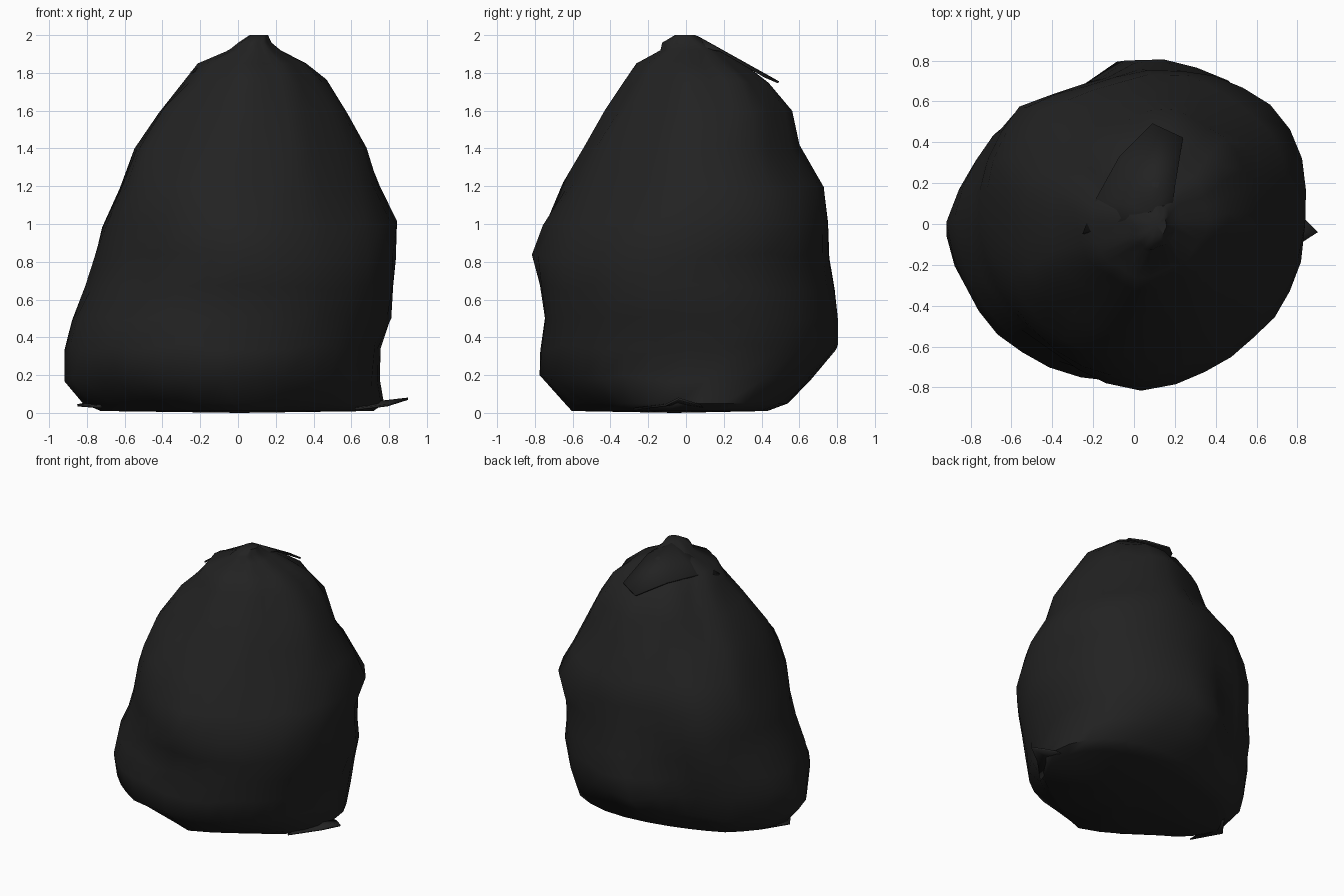
import bpy, bmesh, math, random
from mathutils import Vector

if "Cube" in bpy.data.objects:
    bpy.data.objects.remove(bpy.data.objects["Cube"])

random.seed(4)
SEG = 32

black = bpy.data.materials.new("black plastic")
black.diffuse_color = (0.016, 0.016, 0.016, 1)
black.use_nodes = True
black.node_tree.nodes["Principled BSDF"].inputs["Base Color"].default_value = black.diffuse_color


def finish(name, bm, angle):
    bmesh.ops.recalc_face_normals(bm, faces=bm.faces)
    me = bpy.data.meshes.new(name)
    bm.to_mesh(me)
    bm.free()
    ob = bpy.data.objects.new(name, me)
    bpy.context.collection.objects.link(ob)
    me.materials.append(black)
    bpy.ops.object.select_all(action='DESELECT')
    ob.select_set(True)
    bpy.context.view_layer.objects.active = ob
    bpy.ops.object.shade_smooth_by_angle(angle=math.radians(angle))
    return ob


# Height, left, right, front and back limits of the sagging sack
RINGS = [
    (0.01, -0.72, 0.72, -0.60, 0.42), (0.05, -0.82, 0.77, -0.64, 0.53),
    (0.18, -0.92, 0.75, -0.78, 0.67), (0.35, -0.92, 0.75, -0.78, 0.80),
    (0.50, -0.89, 0.81, -0.75, 0.81), (0.66, -0.82, 0.82, -0.77, 0.80),
    (0.83, -0.77, 0.84, -0.81, 0.78), (1.00, -0.72, 0.85, -0.76, 0.76),
    (1.20, -0.63, 0.76, -0.66, 0.74), (1.40, -0.58, 0.69, -0.56, 0.61),
    (1.60, -0.44, 0.59, -0.44, 0.57), (1.75, -0.30, 0.48, -0.34, 0.45),
    (1.85, -0.22, 0.37, -0.27, 0.31), (1.92, -0.05, 0.23, -0.14, 0.20),
    (1.96, 0.00, 0.18, -0.13, 0.12), (2.00, 0.06, 0.16, -0.06, 0.05),
]

# Bulges and hollows: angle, half width in degrees, then (height, offset) pairs
DENTS = [
    (45, 45, [(0, .08), (.25, .09), (.43, .04), (.8, 0), (1.0, .05), (1.3, 0), (2, 0)]),
    (135, 45, [(0, -.01), (.2, -.07), (.35, -.12), (.57, -.07), (.72, .01), (.9, .05),
               (1.15, .07), (1.32, -.07), (1.64, -.05), (2, 0)]),
    (225, 45, [(0, -.13), (.16, -.08), (.43, -.02), (.8, -.07), (1.05, 0),
               (1.22, .05), (1.4, 0), (2, 0)]),
    (315, 45, [(0, -.13), (.2, -.03), (.4, 0), (.64, .01), (.87, -.05),
               (1.08, -.10), (1.3, -.07), (1.6, -.06), (2, 0)]),
    (113, 22, [(0, -.02), (.2, -.06), (.4, -.07), (1.1, -.07), (1.4, 0), (2, 0)]),
]


def lerp_table(table, z):
    for (z0, v0), (z1, v1) in zip(table, table[1:]):
        if z <= z1:
            return v0 + (v1 - v0) * (z - z0) / (z1 - z0)
    return 0


def dent_offset(a, z):
    total = 0
    for d, width, table in DENTS:
        delta = (math.degrees(a) - d + 180) % 360 - 180
        if abs(delta) < width:
            total += lerp_table(table, z) * math.cos(math.pi / 2 * delta / width)
    return total


def crumple(a, z):
    """Inward dents: lumps low down, radial pleats towards the gathered neck."""
    lumps = 0.5 + 0.5 * math.sin(3 * a + 2.6 * z + 0.8) * math.cos(4.5 * z + 2 * a)
    pleats = 0.5 + 0.5 * math.sin(8 * a + 0.8 * math.sin(2 * z))
    top = max(0, min(1, (z - 0.9) / 0.9))
    return 1.01 - 0.035 * lumps - 0.06 * top * pleats


bm = bmesh.new()
rows = []
for z, x0, x1, y0, y1 in RINGS:
    cx, cy, row = (x0 + x1) / 2, (y0 + y1) / 2, []
    for i in range(SEG):
        a = 2 * math.pi * i / SEG
        k = crumple(a, z) + random.uniform(-0.006, 0.006)
        c, s = math.cos(a), math.sin(a)
        off = dent_offset(a, z)
        # slightly squared cross-section
        px = math.copysign(abs(c) ** 0.94, c) * (x1 - x0) / 2 * k + c * off
        py = math.copysign(abs(s) ** 0.94, s) * (y1 - y0) / 2 * k + s * off
        dz = random.uniform(-0.02, 0.02) if 0.1 < z < 1.8 else 0
        row.append(bm.verts.new((cx + px, cy + py, z + dz)))
    rows.append(row)
for r0, r1 in zip(rows, rows[1:]):
    for i in range(SEG):
        j = (i + 1) % SEG
        bm.faces.new((r0[i], r0[j], r1[j], r1[i]))
# flat base and closed neck
for row, z in ((rows[0], 0.0), (rows[-1], 2.0)):
    mid = bm.verts.new(sum((v.co for v in row), Vector()) / SEG)
    mid.co.z = z
    for i in range(SEG):
        bm.faces.new((row[i], row[(i + 1) % SEG], mid))
finish("bag_body", bm, 50)


def sheet(name, rim, peak, thickness=0.012):
    """A creased scrap of plastic fanned from a peak to a rim of points."""
    bm = bmesh.new()
    p = bm.verts.new(peak)
    pts = [bm.verts.new(q) for q in rim]
    for a, b in zip(pts, pts[1:]):
        bm.faces.new((p, a, b))
    ob = finish(name, bm, 60)
    mod = ob.modifiers.new("thickness", 'SOLIDIFY')
    mod.thickness = thickness
    mod.offset = 0


# Folded-over mouth of the bag, falling towards the back
sheet("neck_flap", [(-0.25, -0.05, 1.80), (-0.18, 0.13, 1.84), (-0.07, 0.33, 1.83),
                    (0.09, 0.49, 1.75), (0.24, 0.42, 1.78), (0.20, 0.18, 1.92),
                    (0.17, -0.05, 1.95)], (0.08, 0.06, 1.99))
# Stray corners of plastic on the ground
sheet("right_corner", [(0.62, -0.28, 0.02), (0.79, -0.11, 0.04), (0.90, -0.04, 0.075),
                       (0.82, 0.04, 0.05), (0.66, 0.14, 0.02)], (0.68, -0.05, 0.05))
sheet("left_corner", [(-0.72, -0.25, 0.03), (-0.85, -0.05, 0.04), (-0.72, 0.12, 0.03)],
      (-0.75, -0.05, 0.06))
